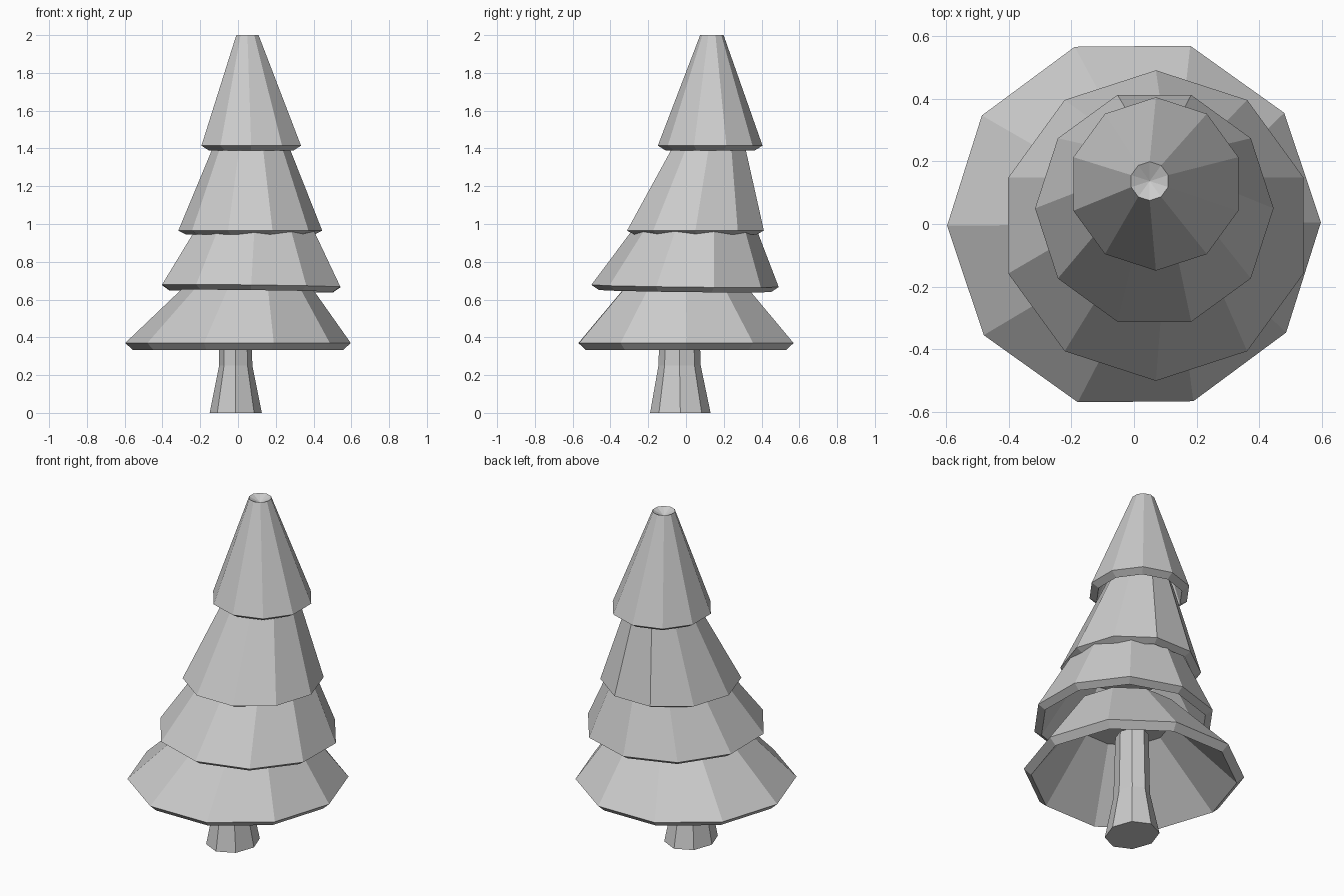
import bpy
import bmesh
from math import cos, sin, radians

cube = bpy.data.objects.get("Cube")
if cube:
    bpy.data.objects.remove(cube, do_unlink=True)

grey = bpy.data.materials.new("plain grey")
grey.use_nodes = True
colour = (0.6, 0.6, 0.6, 1)
grey.diffuse_color = colour
grey.node_tree.nodes["Principled BSDF"].inputs["Base Color"].default_value = colour


def ring(bm, sides, start, x, y, z, rx, ry=None, tilt=0.0):
    """One polygon of vertices, optionally sloping down towards +x and +y."""
    ry = ry or rx
    verts = []
    for i in range(sides):
        a = radians(start + 360 * i / sides)
        dx, dy = rx * cos(a), ry * sin(a)
        verts.append(bm.verts.new((x + dx, y + dy, z - tilt * (dx + dy))))
    return verts


def bridge(bm, lower, upper):
    n = len(lower)
    for i in range(n):
        j = (i + 1) % n
        bm.faces.new((lower[i], lower[j], upper[j], upper[i]))


def finish(name, bm):
    mesh = bpy.data.meshes.new(name)
    bmesh.ops.recalc_face_normals(bm, faces=bm.faces[:])
    bm.to_mesh(mesh)
    bm.free()
    mesh.materials.append(grey)
    obj = bpy.data.objects.new(name, mesh)
    bpy.context.collection.objects.link(obj)


def tier(name, start, rim, lip, top, tilt=0.0, dimple=0.0):
    """Hollow ten-sided skirt of branches; rim and top are (x, y, z, radius)."""
    bm = bmesh.new()
    x, y, z, r = rim
    tx, ty, tz, tr = top
    inner_top = ring(bm, 10, start, tx, ty, tz - 0.06, tr * 0.85)
    under = ring(bm, 10, start, x, y, z - lip, r - 0.04, tilt=tilt)
    outer = ring(bm, 10, start, x, y, z, r, tilt=tilt)
    peak = ring(bm, 10, start, tx, ty, tz, tr)
    for a, b in ((inner_top, under), (under, outer), (outer, peak)):
        bridge(bm, a, b)
    bm.faces.new(inner_top)
    # Shallow dished cap
    tip = bm.verts.new((tx, ty, tz - dimple))
    for i in range(10):
        bm.faces.new((peak[i], peak[(i + 1) % 10], tip))
    finish(name, bm)


# Branch tiers, bottom to top
tier("bottom_branches", 0.5, (0, 0, 0.37, 0.597), 0.037, (0.06, 0.0, 0.72, 0.29))
tier("lower_branches", 18, (0.07, -0.005, 0.672, 0.496), 0.027,
     (0.09, 0.055, 1.02, 0.3), tilt=0.012)
tier("upper_branches", 0, (0.065, 0.05, 0.965, 0.381), 0.02, (0.07, 0.13, 1.46, 0.18))
tier("top_branches", 18, (0.07, 0.128, 1.415, 0.277), 0.025,
     (0.05, 0.137, 2.0, 0.062), dimple=0.03)

# Flared trunk
bm = bmesh.new()
foot = ring(bm, 8, 0, -0.012, -0.03, 0, 0.138, 0.16)
waist = ring(bm, 8, 0, -0.012, -0.034, 0.25, 0.088, 0.112)
neck = ring(bm, 8, 0, -0.015, -0.034, 0.62, 0.083, 0.1)
bridge(bm, foot, waist)
bridge(bm, waist, neck)
bm.faces.new(foot)
bm.faces.new(neck)
finish("trunk", bm)
